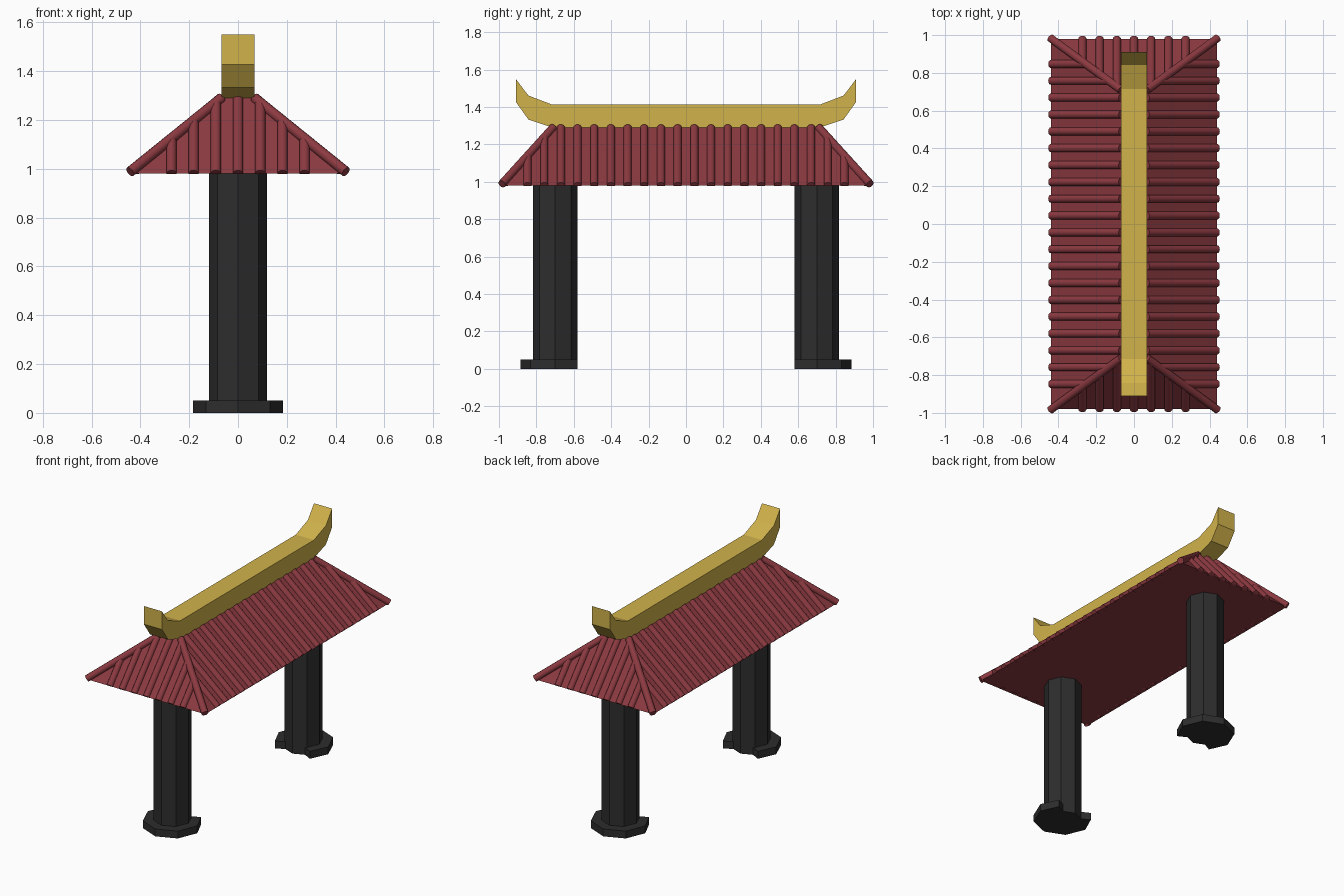
import bpy, bmesh, math
from mathutils import Vector

default = bpy.data.objects.get("Cube")
if default:
    bpy.data.objects.remove(default, do_unlink=True)


def material(name, rgb):
    m = bpy.data.materials.new(name)
    m.use_nodes = True
    m.diffuse_color = (*rgb, 1)
    bsdf = next(n for n in m.node_tree.nodes if n.type == 'BSDF_PRINCIPLED')
    bsdf.inputs["Base Color"].default_value = (*rgb, 1)
    bsdf.inputs["Roughness"].default_value = 0.7
    return m


red = material("roof red", (0.26, 0.042, 0.052))
gold = material("ridge gold", (0.64, 0.45, 0.07))
black = material("pillar black", (0.026, 0.026, 0.026))


def finish(bm, name, mat, smooth=False):
    bmesh.ops.recalc_face_normals(bm, faces=bm.faces)
    mesh = bpy.data.meshes.new(name)
    bm.to_mesh(mesh)
    bm.free()
    mesh.materials.append(mat)
    ob = bpy.data.objects.new(name, mesh)
    bpy.context.collection.objects.link(ob)
    if smooth:
        bpy.ops.object.select_all(action='DESELECT')
        ob.select_set(True)
        bpy.context.view_layer.objects.active = ob
        bpy.ops.object.shade_smooth_by_angle(angle=math.radians(50))
    return ob


def prism(name, outline, offset, mat):
    """Extrude a closed outline of 3D points along an offset."""
    bm = bmesh.new()
    face = bm.faces.new([bm.verts.new(p) for p in outline])
    out = bmesh.ops.extrude_face_region(bm, geom=[face], use_keep_orig=True)
    moved = [v for v in out["geom"] if isinstance(v, bmesh.types.BMVert)]
    bmesh.ops.translate(bm, verts=moved, vec=offset)
    return finish(bm, name, mat)


def octagon(radius):
    return [Vector((radius * math.sin(i * math.pi / 4),
                    radius * math.cos(i * math.pi / 4), 0)) for i in range(8)]


# Pillars and their footings, open toward the middle of the gate
EAVE_Z, TOP_Z = 0.98, 1.29
PILLAR_Y = 0.70
for side, label in ((-1, "front"), (1, "back")):
    centre = Vector((0, side * PILLAR_Y, 0))
    prism(label + "_pillar", [p + centre for p in octagon(0.119)],
          (0, 0, EAVE_Z + 0.02), black)
    foot = octagon(0.185)
    foot[4].y = -0.05
    for i in (3, 5):
        foot[i].y = -0.119
    prism(label + "_footing",
          [Vector((p.x, p.y * side, 0)) + centre for p in foot],
          (0, 0, 0.05), black)

# Hipped roof body
EAVE = Vector((0.44, 0.98, EAVE_Z))
TOP = Vector((0.068, 0.71, TOP_Z))
bm = bmesh.new()
corners = ((-1, -1), (1, -1), (1, 1), (-1, 1))
low = [bm.verts.new((EAVE.x * a, EAVE.y * b, EAVE.z)) for a, b in corners]
high = [bm.verts.new((TOP.x * a, TOP.y * b, TOP.z)) for a, b in corners]
bm.faces.new(low)
bm.faces.new(high)
for i in range(4):
    j = (i + 1) % 4
    bm.faces.new((low[i], low[j], high[j], high[i]))
finish(bm, "roof_body", red)

# Round tile ribs
RIB = 0.022


def add_rib(bm, start, end):
    axis = end - start
    rot = axis.to_track_quat('Z', 'Y').to_matrix().to_4x4()
    rot.translation = (start + end) / 2
    bmesh.ops.create_cone(bm, cap_ends=True, segments=10, radius1=RIB,
                          radius2=RIB, depth=axis.length, matrix=rot)


def trim_bottom(bm):
    bmesh.ops.bisect_plane(bm, geom=bm.verts[:] + bm.edges[:] + bm.faces[:],
                           plane_co=(0, 0, EAVE_Z - 0.002), plane_no=(0, 0, 1),
                           clear_inner=True)
    bmesh.ops.holes_fill(bm, edges=[e for e in bm.edges if e.is_boundary])


def climb(position, eave_half, top_half):
    """How far up the slope a rib gets before it meets the hip."""
    return min(1, (eave_half - abs(position)) / (eave_half - top_half))


bm = bmesh.new()
for i in range(20):
    y = (i - 9.5) * 0.0892
    t = climb(y, EAVE.y, TOP.y)
    for s in (-1, 1):
        a = Vector((s * EAVE.x, y, EAVE.z))
        b = Vector((s * TOP.x, y, TOP.z))
        add_rib(bm, a, a.lerp(b, t))
trim_bottom(bm)
finish(bm, "side_tile_ribs", red, True)

bm = bmesh.new()
for i in range(-3, 4):
    x = i * 0.091
    t = climb(x, EAVE.x, TOP.x)
    for s in (-1, 1):
        a = Vector((x, s * EAVE.y, EAVE.z))
        b = Vector((x, s * TOP.y, TOP.z))
        add_rib(bm, a, a.lerp(b, t))
trim_bottom(bm)
finish(bm, "end_tile_ribs", red, True)

bm = bmesh.new()
for sx, sy in corners:
    a = Vector((sx * (EAVE.x + 0.002), sy * (EAVE.y + 0.004), EAVE.z + 0.008))
    add_rib(bm, a, Vector((sx * TOP.x, sy * TOP.y, TOP.z)))
finish(bm, "hip_ribs", red, True)

# Ridge beam with upswept ends
upper = [(0.715, 1.412), (0.843, 1.461), (0.91, 1.55)]
lower = [(0.91, 1.427), (0.843, 1.333), (0.715, 1.29)]
half = upper + lower
WIDTH = 0.068
bm = bmesh.new()
rows = [(-y, u, l) for (y, u), (_, l) in zip(upper[::-1], lower)]
rows += [(-y, u, l) for y, u, l in rows[::-1]]
rings = [[bm.verts.new((x, y, z)) for x, z in
          ((-WIDTH, u), (WIDTH, u), (WIDTH, l), (-WIDTH, l))]
         for y, u, l in rows]
for r, s in zip(rings, rings[1:]):
    for i in range(4):
        j = (i + 1) % 4
        bm.faces.new((r[i], r[j], s[j], s[i]))
bm.faces.new(rings[0])
bm.faces.new(rings[-1])
finish(bm, "ridge_beam", gold)
